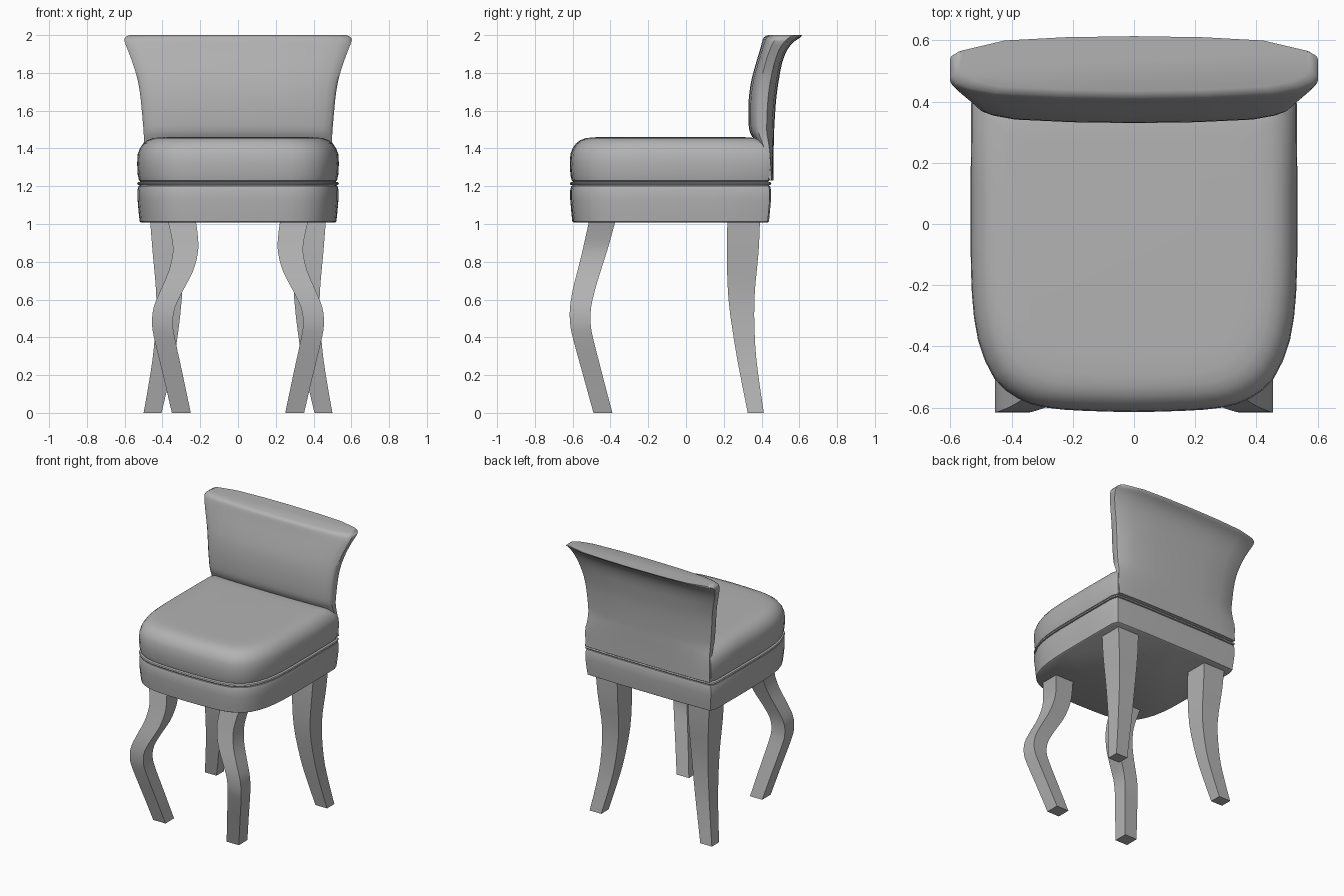
import bpy, bmesh, math

if "Cube" in bpy.data.objects:
    bpy.data.objects.remove(bpy.data.objects["Cube"])

# Dark grey upholstery and wood
grey = bpy.data.materials.new("dark_grey")
grey.diffuse_color = (.45, .45, .45, 1)
grey.use_nodes = True
grey.node_tree.nodes["Principled BSDF"].inputs["Base Color"].default_value = grey.diffuse_color


def smooth_rows(rows, n=3):
    """Catmull-Rom interpolation between profile rows."""
    out = []
    for i in range(len(rows) - 1):
        p0, p1, p2 = rows[max(i - 1, 0)], rows[i], rows[i + 1]
        p3 = rows[min(i + 2, len(rows) - 1)]
        for k in range(n):
            t = k / n
            out.append(tuple(
                b + 0.5 * t * (c - a + t * (2*a - 5*b + 4*c - d + t * (3*(b - c) + d - a)))
                for a, b, c, d in zip(p0, p1, p2, p3)))
    return out + [rows[-1]]


def loft(name, rings, angle=35, mirror=False):
    """Skin closed rings of equal length and cap both ends."""
    bm = bmesh.new()
    vs = [[bm.verts.new(p) for p in r] for r in rings]
    n = len(vs[0])
    for a, b in zip(vs, vs[1:]):
        for i in range(n):
            j = (i + 1) % n
            bm.faces.new((a[i], a[j], b[j], b[i]))
    bm.faces.new(vs[0][::-1])
    bm.faces.new(vs[-1])
    bmesh.ops.recalc_face_normals(bm, faces=bm.faces)
    me = bpy.data.meshes.new(name)
    bm.to_mesh(me)
    bm.free()
    me.materials.append(grey)
    ob = bpy.data.objects.new(name, me)
    bpy.context.collection.objects.link(ob)
    if mirror:
        ob.modifiers.new("mirror", 'MIRROR').use_mirror_merge = False
    bpy.ops.object.select_all(action='DESELECT')
    ob.select_set(True)
    bpy.context.view_layer.objects.active = ob
    bpy.ops.object.shade_smooth_by_angle(angle=math.radians(angle))
    return ob


def both_sides(half):
    """Half outline from x=0 to x=0, completed with its mirror image."""
    return half + [(-x, y) for x, y in half[-2:0:-1]]


# Seat plan: bowed front, rounded front corners, tight rear corners
seat_half = smooth_rows([(0, -.615), (.16, -.611), (.29, -.6), (.38, -.57), (.457, -.505),
                         (.51, -.38), (.53, -.23), (.534, -.08)], 2)
seat_plan = both_sides(seat_half + [(.534, .15), (.532, .40), (.515, .445), (.25, .452), (0, .452)])


def seat_part(name, rows):
    def ring(z, inset):
        s = 1 - inset / .53
        return [(x * s, -.08 + (y + .08) * s, z) for x, y in seat_plan]
    return loft(name, [ring(*r) for r in rows])


seat_part("seat_base", [(1.007, .022), (1.013, .013), (1.06, .008), (1.13, .002), (1.18, .002),
                        (1.20, .007), (1.207, .016)])
seat_part("seat_piping", [(1.204, .02), (1.207, .004), (1.214, 0), (1.221, .004), (1.225, .02)])
seat_part("seat_cushion", [(1.222, .022), (1.23, .010), (1.26, .003), (1.32, 0), (1.37, .003),
                           (1.40, .014), (1.425, .031), (1.443, .053), (1.454, .082),
                           (1.459, .12), (1.46, .18)])

# Backrest: z, half width, front y, rear y
back_rows = [(1.23, .508, .43, .462), (1.36, .506, .405, .463), (1.43, .499, .37, .465),
             (1.475, .499, .343, .466), (1.52, .502, .332, .468), (1.62, .511, .330, .474),
             (1.70, .52, .336, .482), (1.77, .533, .348, .493), (1.85, .557, .370, .508),
             (1.92, .583, .391, .535), (1.965, .60, .403, .572), (1.988, .598, .412, .606),
             (2.0, .572, .435, .614)]


def back_ring(z, w, f, b):
    t = b - f
    half = [(0, f), (.4 * w, f + .02 * t), (.76 * w, f + .08 * t), (.90 * w, f + .17 * t),
            (.97 * w, f + .26 * t), (w, f + .36 * t), (w, b - .30 * t), (.98 * w, b - .26 * t),
            (.74 * w, b - .08 * t), (.4 * w, b - .02 * t), (0, b)]
    return [(x, y, z) for x, y in both_sides(half)]


loft("backrest", [back_ring(*r) for r in smooth_rows(back_rows, 2)], angle=50)

# Legs: z, inner x, outer x, front y, rear y
front_rows = [(1.03, .225, .375, -.51, -.37), (.93, .212, .352, -.532, -.397),
              (.85, .212, .345, -.55, -.42), (.75, .238, .367, -.575, -.452),
              (.65, .29, .41, -.6, -.482), (.56, .333, .446, -.614, -.502),
              (.48, .345, .455, -.614, -.505), (.40, .335, .445, -.6, -.493),
              (.2, .292, .397, -.545, -.442), (0, .25, .35, -.49, -.39)]
rear_rows = [(1.03, .29, .466, .22, .392), (.85, .29, .452, .216, .384),
             (.6, .298, .432, .225, .362), (.35, .328, .445, .26, .367),
             (.17, .365, .47, .293, .387), (0, .405, .5, .327, .412)]
for name, rows in (("front_legs", front_rows), ("rear_legs", rear_rows)):
    loft(name, [[(a, f, z), (b, f, z), (b, r, z), (a, r, z)]
                for z, a, b, f, r in smooth_rows(rows)], mirror=True)
